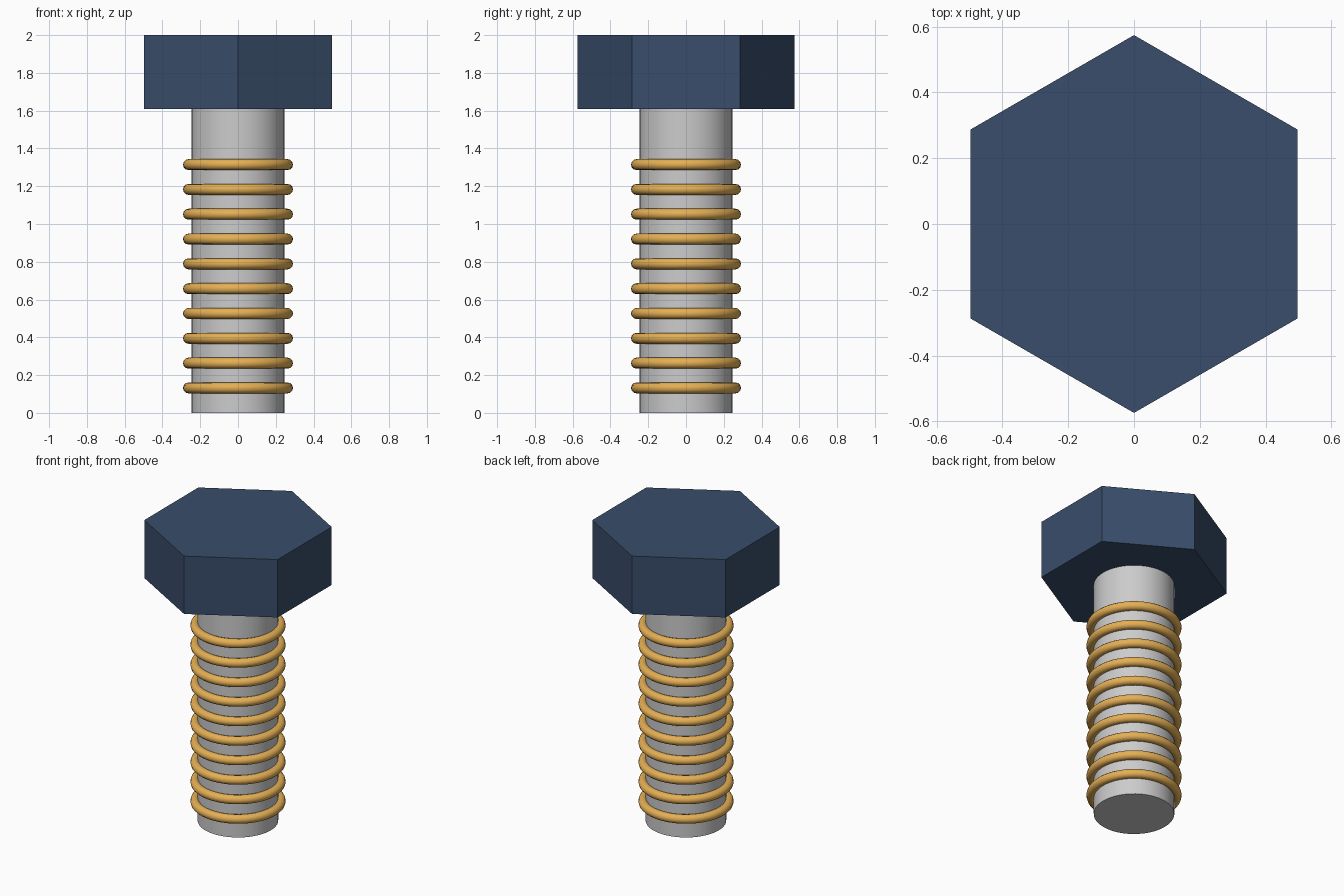
import bpy
from math import radians

if "Cube" in bpy.data.objects:
    bpy.data.objects.remove(bpy.data.objects["Cube"])

HEAD_R, HEAD_BOTTOM, TOP = 0.574, 1.61, 2.0
SHANK_R = 0.246
RING_MAJOR, RING_MINOR = 0.262, 0.029
RING_COUNT, RING_START, RING_PITCH = 10, 0.132, 0.1314


def material(name, color):
    mat = bpy.data.materials.new(name)
    mat.diffuse_color = color
    mat.use_nodes = True
    mat.node_tree.nodes["Principled BSDF"].inputs["Base Color"].default_value = mat.diffuse_color
    return mat


def cylinder(name, sides, radius, z0, z1):
    bpy.ops.mesh.primitive_cylinder_add(
        vertices=sides, radius=radius, depth=z1 - z0, location=(0, 0, (z0 + z1) / 2))
    obj = bpy.context.object
    obj.name = name
    return obj


navy = material("navy", (0.04, 0.075, 0.145, 1))
brass = material("brass", (0.78, 0.43, 0.09, 1))

# Hexagonal head with corners on the y axis
head = cylinder("hex_head", 6, HEAD_R, HEAD_BOTTOM, TOP)
head.data.materials.append(navy)

# Plain round shank, slightly embedded in the head
shank = cylinder("shank", 48, SHANK_R, 0, HEAD_BOTTOM + 0.01)
bpy.ops.object.shade_smooth_by_angle(angle=radians(40))

# Evenly spaced thread rings
for i in range(RING_COUNT):
    bpy.ops.mesh.primitive_torus_add(
        major_radius=RING_MAJOR, minor_radius=RING_MINOR,
        major_segments=48, minor_segments=12,
        location=(0, 0, RING_START + i * RING_PITCH))
    ring = bpy.context.object
    ring.name = f"thread_ring_{i + 1}"
    ring.data.materials.append(brass)
    bpy.ops.object.shade_smooth()
